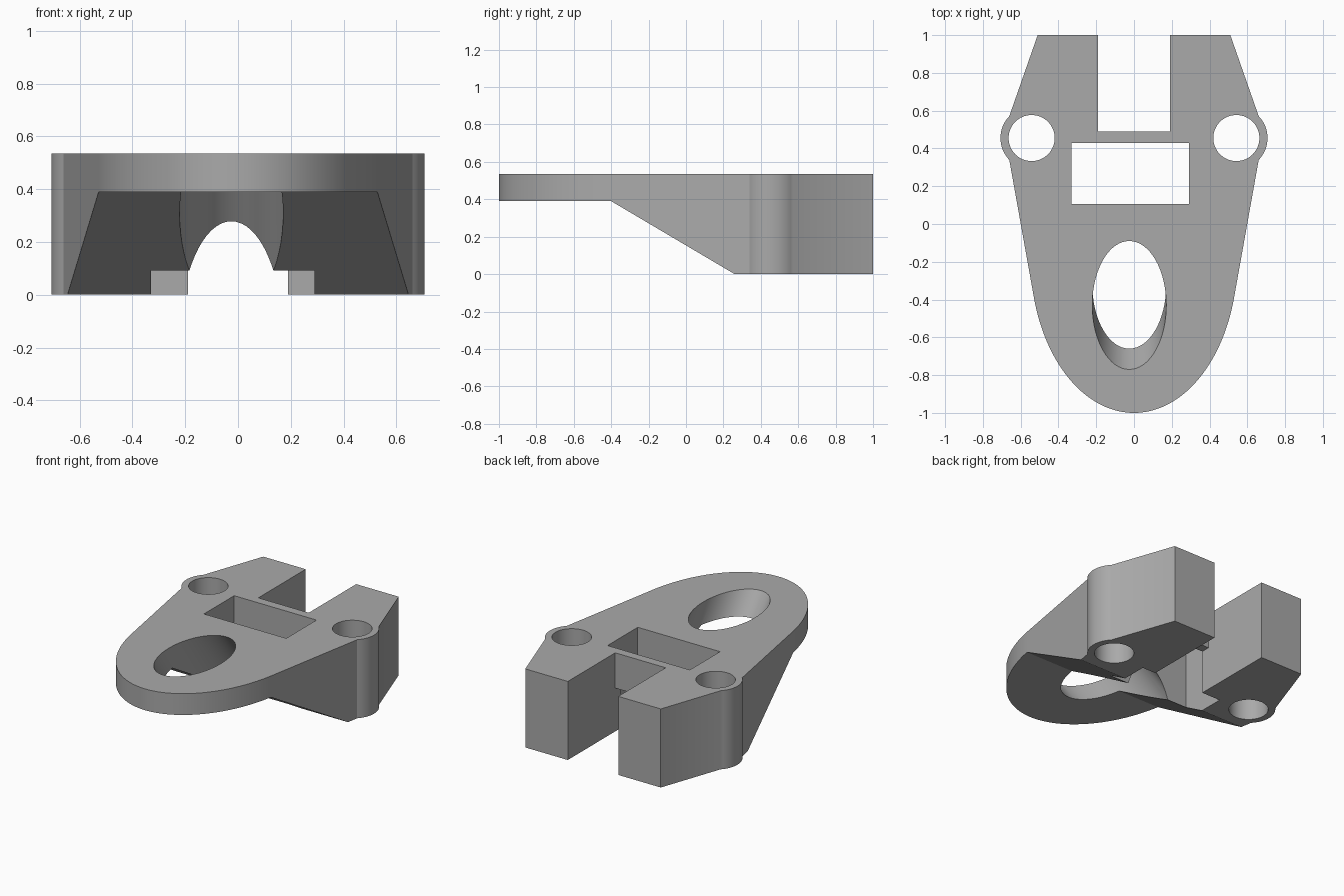
import bpy, bmesh, math

old = bpy.data.objects.get("Cube")
if old:
    bpy.data.objects.remove(old, do_unlink=True)

TOP = 0.535
grey = bpy.data.materials.new("plain_grey")
grey.use_nodes = True
colour = (0.4, 0.4, 0.4, 1)
grey.diffuse_color = colour
grey.node_tree.nodes["Principled BSDF"].inputs["Base Color"].default_value = colour


def prism(name, lower, upper):
    """Closed solid between two matching rings of points."""
    bm = bmesh.new()
    a = [bm.verts.new(p) for p in lower]
    b = [bm.verts.new(p) for p in upper]
    bm.faces.new(a)
    bm.faces.new(b)
    n = len(a)
    for i in range(n):
        j = (i + 1) % n
        bm.faces.new((a[i], a[j], b[j], b[i]))
    bmesh.ops.recalc_face_normals(bm, faces=bm.faces[:])
    mesh = bpy.data.meshes.new(name)
    bm.to_mesh(mesh)
    bm.free()
    mesh.materials.append(grey)
    obj = bpy.data.objects.new(name, mesh)
    bpy.context.collection.objects.link(obj)
    return obj


def upright(name, points, z0, z1):
    return prism(name, [(x, y, z0) for x, y in points], [(x, y, z1) for x, y in points])


def box(name, x0, x1, y0, y1, z0, z1):
    return upright(name, [(x0, y0), (x1, y0), (x1, y1), (x0, y1)], z0, z1)


def ellipse(cx, cy, rx, ry, n=64):
    steps = [2 * math.pi * i / n for i in range(n)]
    return [(cx + rx * math.cos(t), cy + ry * math.sin(t)) for t in steps]


def cut(target, cutter):
    mod = target.modifiers.new("cut", "BOOLEAN")
    mod.operation = "DIFFERENCE"
    mod.solver = "EXACT"
    mod.object = cutter
    bpy.context.view_layer.objects.active = target
    bpy.ops.object.modifier_apply(modifier=mod.name)
    bpy.data.objects.remove(cutter, do_unlink=True)


# Right half of the outline: rounded nose, straight flank, round ear, tapered tail
half = []
start = math.asin(0.21 / 0.82)
for i in range(33):
    t = math.pi / 2 + (start - math.pi / 2) * i / 32
    half.append((0.548 * math.cos(t), -0.18 - 0.82 * math.sin(t)))
for i in range(17):
    t = math.radians(-44 + 88 * i / 16)
    half.append((0.54 + 0.167 * math.cos(t), 0.455 + 0.167 * math.sin(t)))
half.append((0.51, 1.0))
outline = half + [(-x, y) for x, y in reversed(half[1:])]
body = upright("bracket_body", outline, 0, TOP)

# Sloped underside below the nose
under = [(-1.2, -0.1), (0.26 + 0.1 * 0.66 / 0.39, -0.1), (0.26, 0), (-0.4, 0.39), (-1.2, 0.39)]
under[1] = (0.26, -0.1)
cut(body, prism("underside_cutter", [(-1, y, z) for y, z in under], [(1, y, z) for y, z in under]))

# Rectangular pocket, rear slot, and the passage under the bridge between them
cut(body, box("pocket_cutter", -0.33, 0.29, 0.105, 0.43, -0.1, 0.7))
cut(body, box("slot_cutter", -0.19, 0.19, 0.49, 1.2, -0.1, 0.7))
cut(body, box("passage_cutter", -0.19, 0.19, 0.4, 0.52, -0.1, 0.295))

# Slanted oval hole through the nose
LEAN = 0.76
def oval(z):
    return [(x, y, z) for x, y in ellipse(-0.025, -0.43 + (TOP - z) * LEAN, 0.196, 0.34)]
cut(body, prism("oval_cutter", oval(-0.1), oval(0.7)))

# Bolt holes in the ears
for side in (-1, 1):
    cut(body, upright("bolt_cutter", ellipse(side * 0.542, 0.455, 0.122, 0.122), -0.1, 0.7))

# Smooth curved walls, crisp edges
bpy.ops.object.select_all(action="DESELECT")
body.select_set(True)
bpy.context.view_layer.objects.active = body
bpy.ops.object.shade_smooth_by_angle(angle=math.radians(25))
